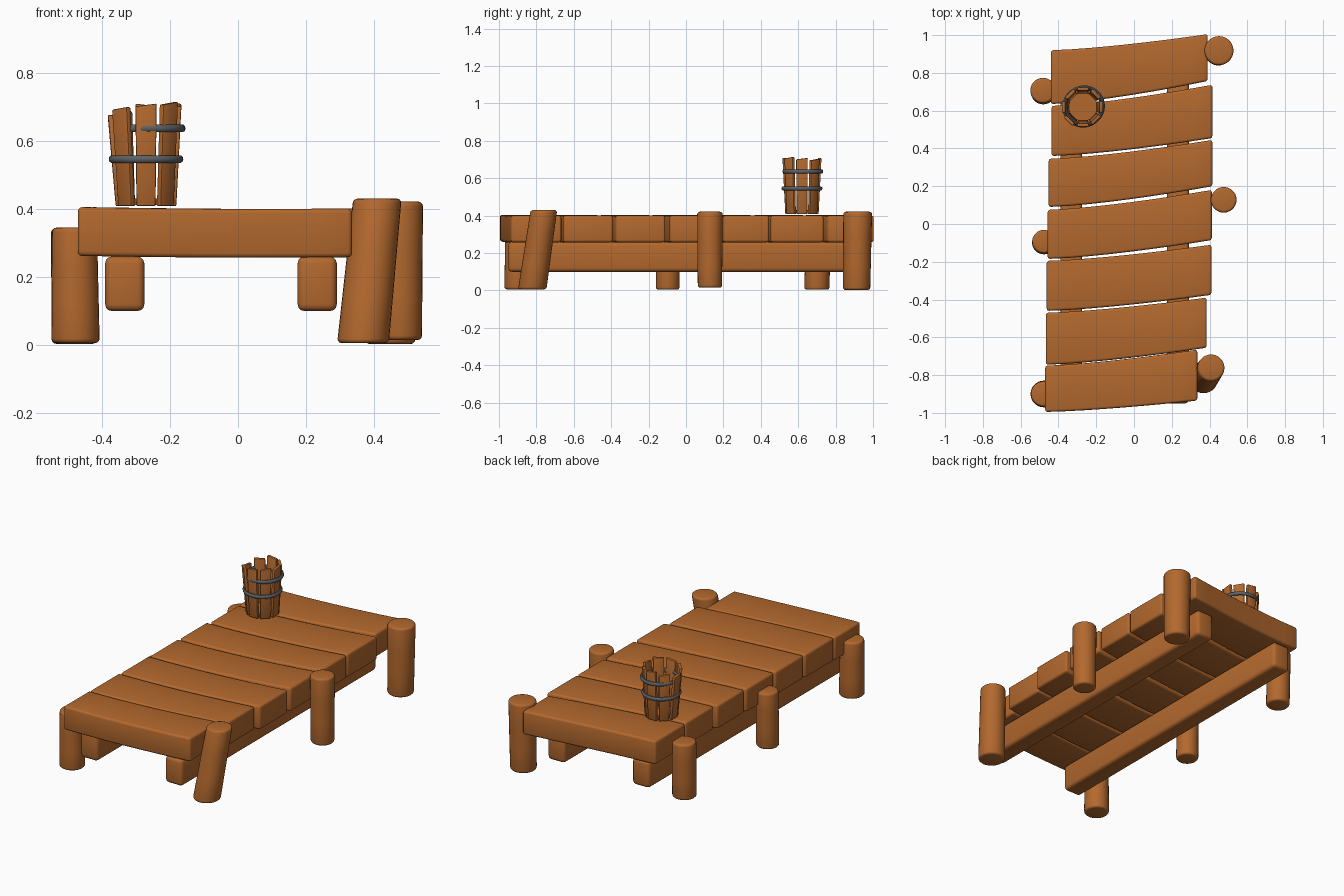
import bpy, bmesh, math
from mathutils import Vector

if "Cube" in bpy.data.objects:
    bpy.data.objects.remove(bpy.data.objects["Cube"])


def material(name, rgb):
    m = bpy.data.materials.new(name)
    m.diffuse_color = (*rgb, 1)
    m.use_nodes = True
    m.node_tree.nodes["Principled BSDF"].inputs["Base Color"].default_value = m.diffuse_color
    return m


WOOD = material("brown wood", (0.45, 0.14, 0.027))
METAL = material("dark metal", (0.11, 0.12, 0.13))


def finish(name, bm, mat, bevel=0.0, segments=3):
    """Round the sharp edges, smooth and link the object."""
    bmesh.ops.recalc_face_normals(bm, faces=bm.faces)
    if bevel:
        sharp = [e for e in bm.edges if e.calc_face_angle(0) > math.radians(40)]
        bmesh.ops.bevel(bm, geom=sharp, offset=bevel, segments=segments,
                        profile=0.5, affect='EDGES', clamp_overlap=True)
    me = bpy.data.meshes.new(name)
    bm.to_mesh(me)
    bm.free()
    me.materials.append(mat)
    for p in me.polygons:
        p.use_smooth = True
    me.set_sharp_from_angle(angle=math.radians(35))
    ob = bpy.data.objects.new(name, me)
    bpy.context.collection.objects.link(ob)
    return ob


def loft(name, rings, mat, bevel, segments=3):
    """Skin a list of closed rings and cap both ends."""
    bm = bmesh.new()
    vs = [[bm.verts.new(p) for p in ring] for ring in rings]
    n = len(vs[0])
    for a, b in zip(vs, vs[1:]):
        for i in range(n):
            j = (i + 1) % n
            bm.faces.new((a[i], a[j], b[j], b[i]))
    bm.faces.new(vs[0])
    bm.faces.new(vs[-1])
    return finish(name, bm, mat, bevel, segments)


# Deck planks: left x, right x, back edge (left, right), front edge (left, right)
planks = [
    (-.44, .39, .92, 1.005, .635, .757),
    (-.437, .415, .625, .737, .36, .455),
    (-.452, .415, .345, .445, .09, .20),
    (-.457, .412, .075, .18, -.185, -.085),
    (-.462, .41, -.195, -.11, -.46, -.375),
    (-.467, .385, -.47, -.39, -.745, -.655),
    (-.47, .335, -.75, -.665, -.995, -.935),
]
for k, (x0, x1, bl, br, fl, fr) in enumerate(planks):
    rings = []
    for i in range(9):
        t = i / 8
        e = t ** 1.4
        x = x0 + (x1 - x0) * t
        yb, yf = bl + (br - bl) * e, fl + (fr - fl) * e
        dz = 0.004 * (1 - t) - 0.003 * math.sin(math.pi * t)
        rings.append([(x, yf, .258 + dz), (x, yb, .258 + dz),
                      (x, yb, .401 + dz), (x, yf, .401 + dz)])
    loft(f"deck_plank_{k + 1}", rings, WOOD, 0.013)

# Two long beams under the deck
for name, x0, x1 in (("left_beam", -.39, -.275), ("right_beam", .175, .29)):
    rings = [[(x0, y, .10), (x1, y, .10), (x1, y, .26), (x0, y, .26)]
             for y in (-.95, .91)]
    loft(name, rings, WOOD, 0.02)


# Round posts: bottom centre, top centre, bottom radius, top radius
def post(name, a, b, ra, rb):
    rings = []
    for s in range(4):
        t = s / 3
        c, r = Vector(a).lerp(Vector(b), t), ra + (rb - ra) * t
        rings.append([(c.x + r * math.cos(q), c.y + r * math.sin(q), c.z)
                      for q in (2 * math.pi * i / 28 for i in range(28))])
    loft(name, rings, WOOD, 0.013)


post("right_back_post", (.447, .912, .003), (.45, .918, .421), .073, .077)
post("right_middle_post", (.475, .128, .015), (.475, .128, .421), .065, .068)
post("right_front_post", (.367, -.822, .006), (.409, -.76, .43), .076, .071)
post("left_back_post", (-.48, .70, .004), (-.482, .707, .343), .067, .067)
post("left_middle_post", (-.477, -.098, .004), (-.477, -.093, .343), .063, .062)
post("left_front_post", (-.477, -.90, .006), (-.48, -.90, .345), .071, .066)

# Bucket of eight flared staves with uneven tops
CX, CY = -.27, .62
heights = [.705, .70, .705, .69, .672, .695, .705, .71]
for k, top in enumerate(heights):
    ang = k * math.pi / 4
    out = Vector((math.cos(ang), math.sin(ang), 0))
    side = Vector((-math.sin(ang), math.cos(ang), 0))
    flare = .010 if k in (4, 5) else .002
    rings = []
    for t in (0, .5, 1):
        z = .408 + (top - .408) * t
        r, w = .080 + (.013 + flare) * t, .028 + .003 * t
        c = Vector((CX, CY, z))
        rings.append([c + out * (r + o) + side * s + Vector((0, 0, .004 * t * s / w))
                      for o, s in ((-.009, -w), (.009, -w), (.009, w), (-.009, w))])
    loft(f"bucket_stave_{k + 1}", rings, WOOD, 0.004, 2)

# Bucket floor
rings = [[(CX + .076 * math.cos(q), CY + .076 * math.sin(q), z)
          for q in (2 * math.pi * i / 16 for i in range(16))] for z in (.412, .43)]
loft("bucket_floor", rings, WOOD, 0)


# Metal hoops
def hoop(name, x, y, z, radius, tube):
    bm = bmesh.new()
    n, m = 40, 10
    v = [[bm.verts.new((x + (radius + tube * math.cos(b)) * math.cos(a),
                        y + (radius + tube * math.cos(b)) * math.sin(a),
                        z + 1.2 * tube * math.sin(b)))
          for b in (2 * math.pi * j / m for j in range(m))]
         for a in (2 * math.pi * i / n for i in range(n))]
    for i in range(n):
        for j in range(m):
            p, q = v[i], v[(i + 1) % n]
            bm.faces.new((p[j], q[j], q[(j + 1) % m], p[(j + 1) % m]))
    finish(name, bm, METAL)


hoop("lower_hoop", CX, CY, .546, .1, .0095)
hoop("upper_hoop", CX + .007, CY + .005, .636, .0995, .0095)
